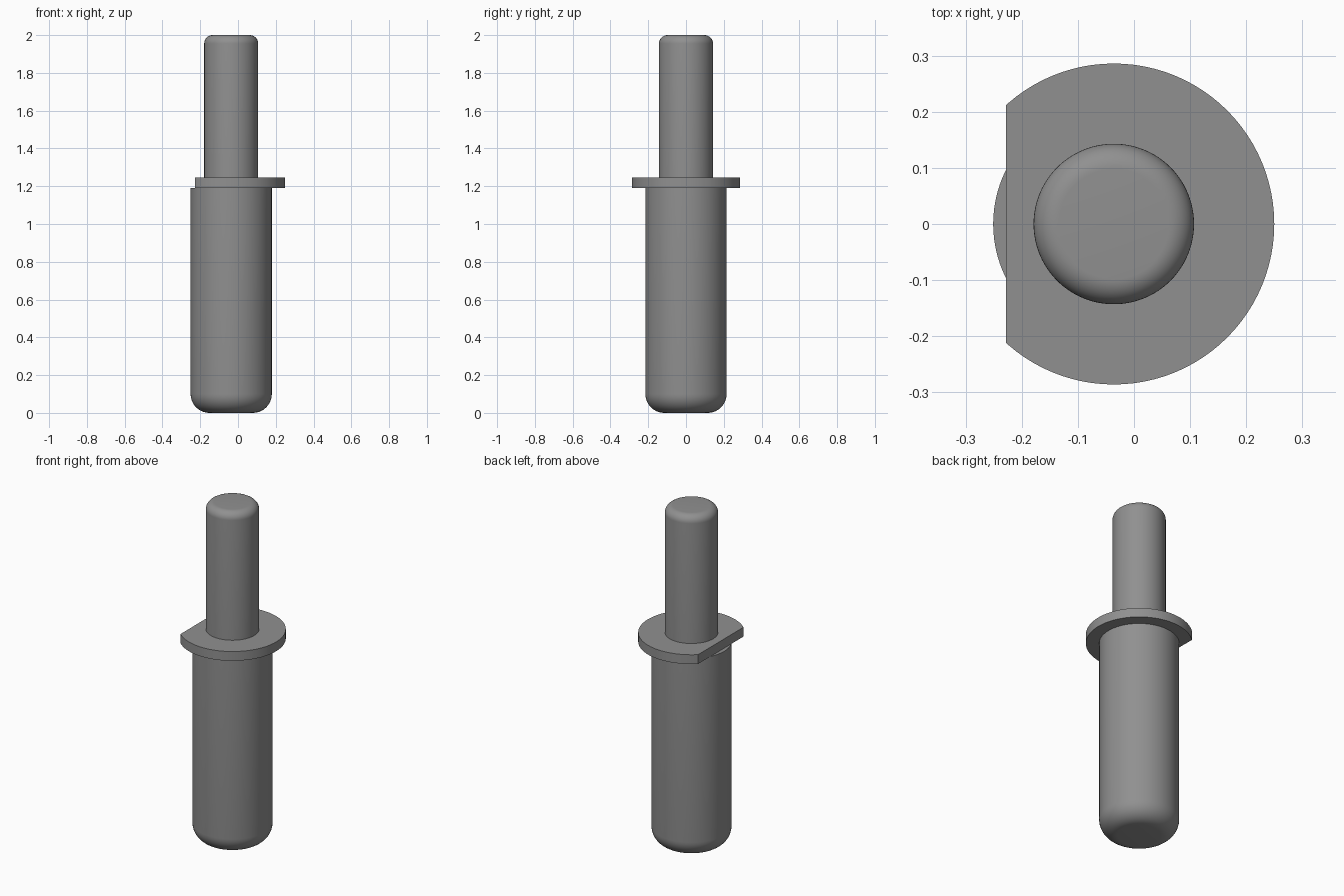
import bpy, bmesh, math

if "Cube" in bpy.data.objects:
    bpy.data.objects.remove(bpy.data.objects["Cube"])

AXIS_X = -0.036   # shared axis of all round parts
SEGS = 96

steel = bpy.data.materials.new("grey steel")
steel.diffuse_color = (0.28, 0.28, 0.28, 1)
steel.use_nodes = True
steel.node_tree.nodes["Principled BSDF"].inputs["Base Color"].default_value = steel.diffuse_color


def finish(name, bm):
    bmesh.ops.recalc_face_normals(bm, faces=bm.faces)
    mesh = bpy.data.meshes.new(name)
    bm.to_mesh(mesh)
    bm.free()
    mesh.materials.append(steel)
    ob = bpy.data.objects.new(name, mesh)
    bpy.context.collection.objects.link(ob)
    ob.location.x = AXIS_X
    bpy.ops.object.select_all(action='DESELECT')
    ob.select_set(True)
    bpy.context.view_layer.objects.active = ob
    bpy.ops.object.shade_smooth_by_angle(angle=math.radians(30))
    return ob


def lathe(profile):
    """Revolve (radius, z) points, capping both ends."""
    bm = bmesh.new()
    rings = [[bm.verts.new((r * math.cos(2 * math.pi * i / SEGS),
                            r * math.sin(2 * math.pi * i / SEGS), z))
              for i in range(SEGS)] for r, z in profile]
    for a, b in zip(rings, rings[1:]):
        for i in range(SEGS):
            j = (i + 1) % SEGS
            bm.faces.new((a[i], a[j], b[j], b[i]))
    bm.faces.new(rings[0])
    bm.faces.new(rings[-1])
    return bm


def fillet(radius, z_end, size, direction, steps=10):
    """Quarter round from the end face to the side wall."""
    pts = []
    for k in range(steps + 1):
        a = math.pi / 2 * k / steps
        pts.append((radius - size + size * math.sin(a),
                    z_end + direction * size * (1 - math.cos(a))))
    return pts


# Thick lower shank with a rounded bottom edge
finish("lower_shank", lathe(fillet(0.215, 0.0, 0.1, 1) + [(0.215, 1.19)]))

# Slim upper pin with a rounded top edge
finish("upper_pin", lathe([(0.143, 1.245)] + fillet(0.143, 2.0, 0.045, -1)[::-1]))

# Thin collar with one flat side
collar = lathe([(0.286, 1.19), (0.286, 1.245)])
cut = bmesh.ops.bisect_plane(
    collar, geom=collar.verts[:] + collar.edges[:] + collar.faces[:],
    plane_co=(-0.228 - AXIS_X, 0, 0), plane_no=(-1, 0, 0), clear_outer=True)
edges = [e for e in cut["geom_cut"] if isinstance(e, bmesh.types.BMEdge)]
bmesh.ops.holes_fill(collar, edges=[e for e in collar.edges if e.is_boundary], sides=0)
finish("collar", collar)
